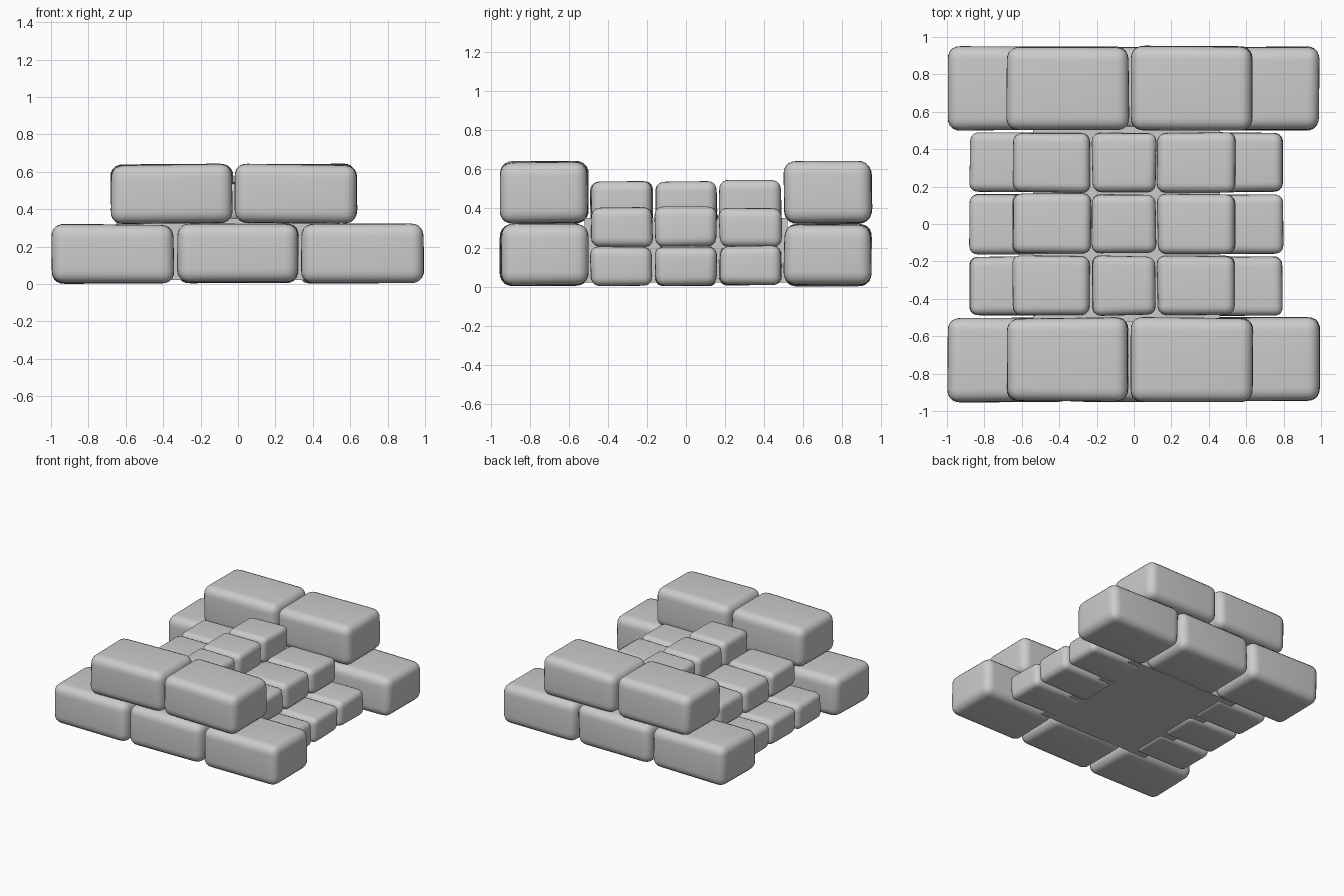
import bpy, bmesh, random
from mathutils import Vector

if "Cube" in bpy.data.objects:
    bpy.data.objects.remove(bpy.data.objects["Cube"])

random.seed(4)


def stone(name, x0, x1, y0, y1, z0, z1, round_r):
    """Worn block: slightly irregular box with soft bevelled edges."""
    bm = bmesh.new()
    bmesh.ops.create_cube(bm, size=1)
    c = Vector((x0 + x1, y0 + y1, z0 + z1)) / 2
    size = Vector((x1 - x0, y1 - y0, z1 - z0))
    for v in bm.verts:
        for i in range(3):
            v.co[i] *= size[i] - 2 * random.uniform(0, 0.012)
    bmesh.ops.bevel(bm, geom=bm.edges[:], offset=round_r, offset_type='OFFSET',
                    segments=5, profile=0.55, affect='EDGES', clamp_overlap=True)
    me = bpy.data.meshes.new(name)
    bm.to_mesh(me)
    bm.free()
    for p in me.polygons:
        p.use_smooth = True
    ob = bpy.data.objects.new(name, me)
    ob.location = c
    bpy.context.collection.objects.link(ob)
    return ob


# Side walls: three blocks below, two staggered above
for side, (y0, y1) in (("front", (-0.955, -0.495)), ("back", (0.495, 0.955))):
    for i in range(3):
        x = -1.0 + i * 0.667
        stone(f"{side}_wall_lower_block_{i}", x, x + 0.664, y0, y1, 0, 0.325, 0.07)
    for i in range(2):
        x = -0.685 + i * 0.664
        stone(f"{side}_wall_upper_block_{i}", x, x + 0.662, y0, y1, 0.32, 0.645, 0.07)

# Steps rising from both ends to a narrow top course: x0, x1, z0, z1
steps = {
    "left_lower_step": (-0.885, -0.40, 0.0, 0.212),
    "left_middle_step": (-0.655, -0.228, 0.20, 0.412),
    "top_step": (-0.23, 0.124, 0.33, 0.547),
    "right_middle_step": (0.12, 0.547, 0.20, 0.412),
    "right_lower_step": (0.33, 0.80, 0.0, 0.212),
}
for name, (x0, x1, z0, z1) in steps.items():
    for j in range(3):
        y = -0.494 + j * 0.3295
        stone(f"{name}_{j}", x0, x1, y, y + 0.329, z0, z1, 0.05)

# Plain core filling the space beneath the steps
bpy.ops.mesh.primitive_cube_add(size=1, location=(-0.04, 0, 0.185))
core = bpy.context.object
core.name = "core_fill"
core.scale = (1.0, 1.04, 0.33)
